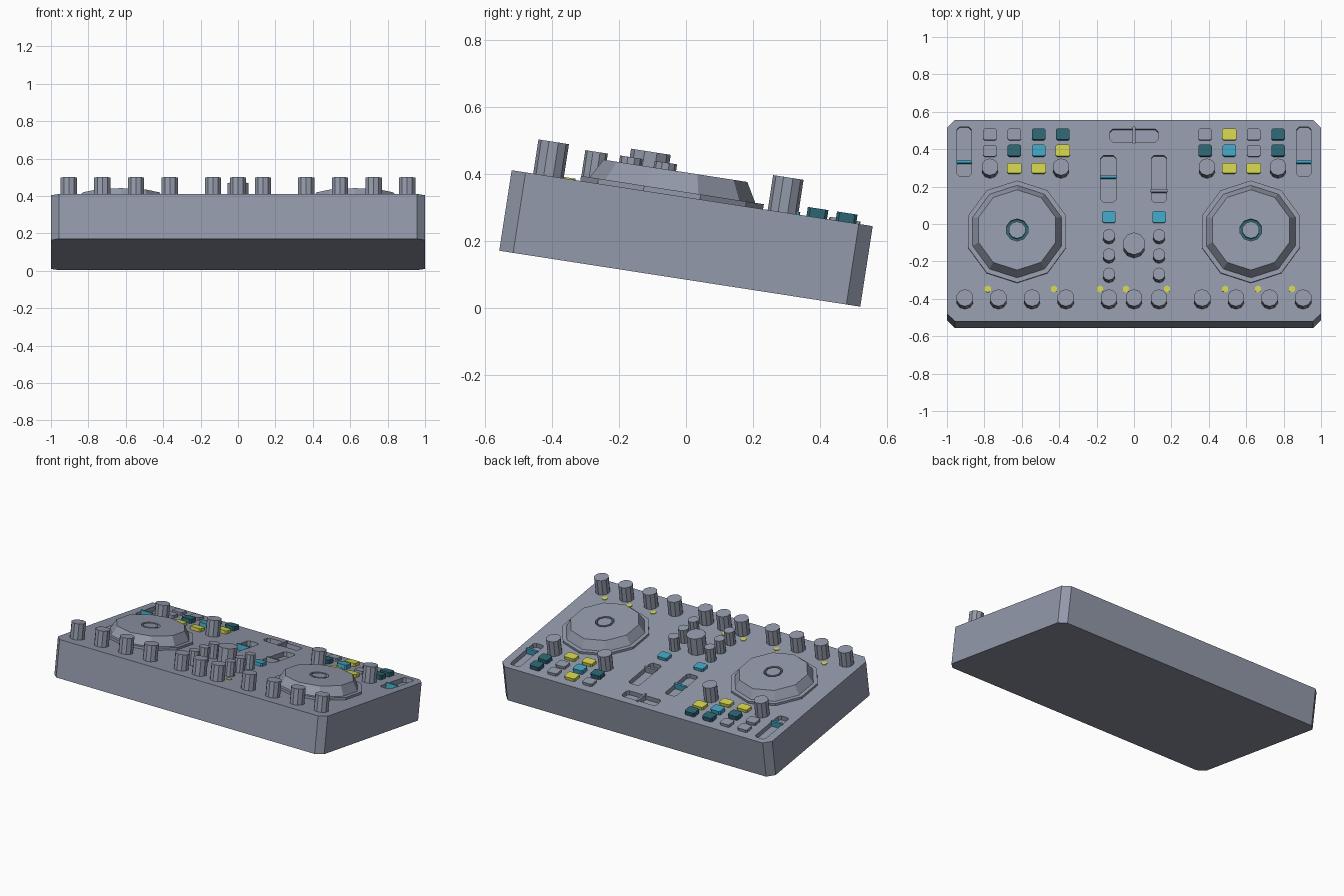
import bpy, bmesh, math
from mathutils import Matrix

if "Cube" in bpy.data.objects:
    bpy.data.objects.remove(bpy.data.objects["Cube"])

# Everything is laid out on the flat top panel (z = 0), then tilted down to the back
TILT = Matrix.Translation((0, 0.0185, 0.3275)) @ Matrix.Rotation(math.radians(-8.8), 4, 'X')


def material(name, rgb):
    m = bpy.data.materials.new(name)
    m.diffuse_color = (*rgb, 1)
    m.use_nodes = True
    m.node_tree.nodes["Principled BSDF"].inputs["Base Color"].default_value = m.diffuse_color
    return m


GREY = material("slate_grey", (0.29, 0.32, 0.40))
TEAL = material("dark_teal", (0.025, 0.13, 0.17))
BLUE = material("sky_blue", (0.055, 0.37, 0.53))
YELLOW = material("yellow", (0.64, 0.64, 0.075))


def add(name, bm, mats, x=0, y=0, z=0):
    bmesh.ops.recalc_face_normals(bm, faces=bm.faces)
    me = bpy.data.meshes.new(name)
    bm.to_mesh(me)
    bm.free()
    for m in mats:
        me.materials.append(m)
    ob = bpy.data.objects.new(name, me)
    bpy.context.collection.objects.link(ob)
    ob.matrix_world = TILT @ Matrix.Translation((x, y, z))
    return ob


def block(bm, x, y, hx, hy, z0, z1, c):
    """Upright box with chamfered corners."""
    pts = [(hx - c, -hy), (hx, c - hy), (hx, hy - c), (hx - c, hy),
           (c - hx, hy), (-hx, hy - c), (-hx, c - hy), (c - hx, -hy)]
    lo, hi = [[bm.verts.new((x + px, y + py, z)) for px, py in pts] for z in (z0, z1)]
    bm.faces.new(lo[::-1])
    bm.faces.new(hi)
    for i in range(8):
        j = (i + 1) % 8
        bm.faces.new((lo[i], lo[j], hi[j], hi[i]))


def plate(name, mat, x, y, hx, hy, z0, z1, c):
    bm = bmesh.new()
    block(bm, 0, 0, hx, hy, z0, z1, c)
    return add(name, bm, [mat], x, y)


def knob(name, x, y, r, h, mat=GREY, sides=10):
    bm = bmesh.new()
    bmesh.ops.create_cone(bm, cap_ends=True, segments=sides, radius1=r, radius2=r, depth=h,
                          matrix=Matrix.Translation((0, 0, h / 2)))
    add(name, bm, [mat], x, y)


# Slots: x, y, half width, half length, handle offset, handle colour
slots = [(-0.908, 0.373, 0.038, 0.134, -0.055, BLUE),
         (0.908, 0.373, 0.038, 0.134, -0.055, BLUE),
         (-0.137, 0.226, 0.041, 0.126, 0.01, BLUE),
         (0.134, 0.226, 0.041, 0.126, -0.065, GREY),
         (0.0, 0.46, 0.128, 0.035, 0.0, GREY)]

# Body with fader slots cut into the panel
body = plate("body", GREY, 0, 0, 1.0, 0.545, -0.243, 0, 0.042)
bm = bmesh.new()
for x, y, hx, hy, off, mat in slots:
    block(bm, x, y, hx, hy, -0.03, 0.05, 0.014)
cutter = add("slot_cutter", bm, [GREY])
cutter.hide_render = True
mod = body.modifiers.new("slots", 'BOOLEAN')
mod.operation, mod.solver, mod.object = 'DIFFERENCE', 'EXACT', cutter
bpy.context.view_layer.update()
cut = bpy.data.meshes.new_from_object(body.evaluated_get(bpy.context.evaluated_depsgraph_get()))
body.modifiers.clear()
body.data = cut
bpy.data.objects.remove(cutter)

# Fader handles: thin bars across the slots
for x, y, hx, hy, off, mat in slots:
    if hx < hy:
        plate("fader_handle", mat, x, y + off, hx + 0.005, 0.007, -0.03, 0.008, 0.003)
    else:
        plate("crossfader_handle", mat, x + off, y, 0.007, hy + 0.012, -0.03, 0.008, 0.003)

# Jog wheels: ten-sided turned profile with a teal groove floor
profile = [(0.276, 0), (0.276, 0.015), (0.25, 0.015), (0.217, 0.073), (0.06, 0.073),
           (0.06, 0.05), (0.046, 0.05), (0.046, 0.073)]
for sx in (-1, 1):
    bm = bmesh.new()
    rings = [[bm.verts.new((r * math.sin(a * math.tau / 10), r * math.cos(a * math.tau / 10), z))
              for a in range(10)] for r, z in profile]
    for k in range(len(rings) - 1):
        for i in range(10):
            j = (i + 1) % 10
            f = bm.faces.new((rings[k][i], rings[k][j], rings[k + 1][j], rings[k + 1][i]))
            f.material_index = 1 if k == 5 else 0
    bm.faces.new(rings[0])
    bm.faces.new(rings[-1])
    add("jog_wheel", bm, [GREY, TEAL], sx * 0.625, -0.062)

# Knobs: front row, pair above each wheel, mixer columns and browse knob
for x in (0.134, 0.364, 0.545, 0.725, 0.904):
    for sx in (-1, 1):
        knob("front_knob", sx * x, -0.434, 0.046, 0.103)
knob("front_knob", 0, -0.434, 0.046, 0.103)
for sx in (-1, 1):
    for x in (0.39, 0.77):
        knob("deck_knob", sx * x, 0.274, 0.046, 0.105)
    for y in (-0.303, -0.198, -0.094):
        knob("mixer_knob", sx * 0.134, y, 0.034, 0.093)
    plate("cue_button", BLUE, sx * 0.134, 0.017, 0.036, 0.031, 0, 0.02, 0.008)
knob("browse_knob", 0, -0.143, 0.06, 0.118)

# Pad grid: one letter per pad colour, rows from the back to the front
colours = {"g": GREY, "t": TEAL, "b": BLUE, "y": YELLOW}
grid = [(0.464, 0.031, "ggtt", "gygt"), (0.376, 0.031, "gtby", "tbgt"), (0.281, 0.028, " yy ", " yy ")]
for y, hy, left, right in grid:
    for side, row in ((-1, left), (1, right)):
        for i, ch in enumerate(row):
            if ch != " ":
                x = side * 0.575 + (i - 1.5) * 0.13
                h = {"g": 0.018, "y": 0.02}.get(ch, 0.027)
                plate("pad", colours[ch], x, y, 0.036 if ch != "y" else 0.039, hy, 0, h, 0.008)

# Indicator lights behind the front knobs
for x in (-0.782, -0.428, -0.182, -0.043, 0.176, 0.487, 0.663, 0.845):
    knob("indicator_light", x, -0.371, 0.019, 0.004, YELLOW, 6)
